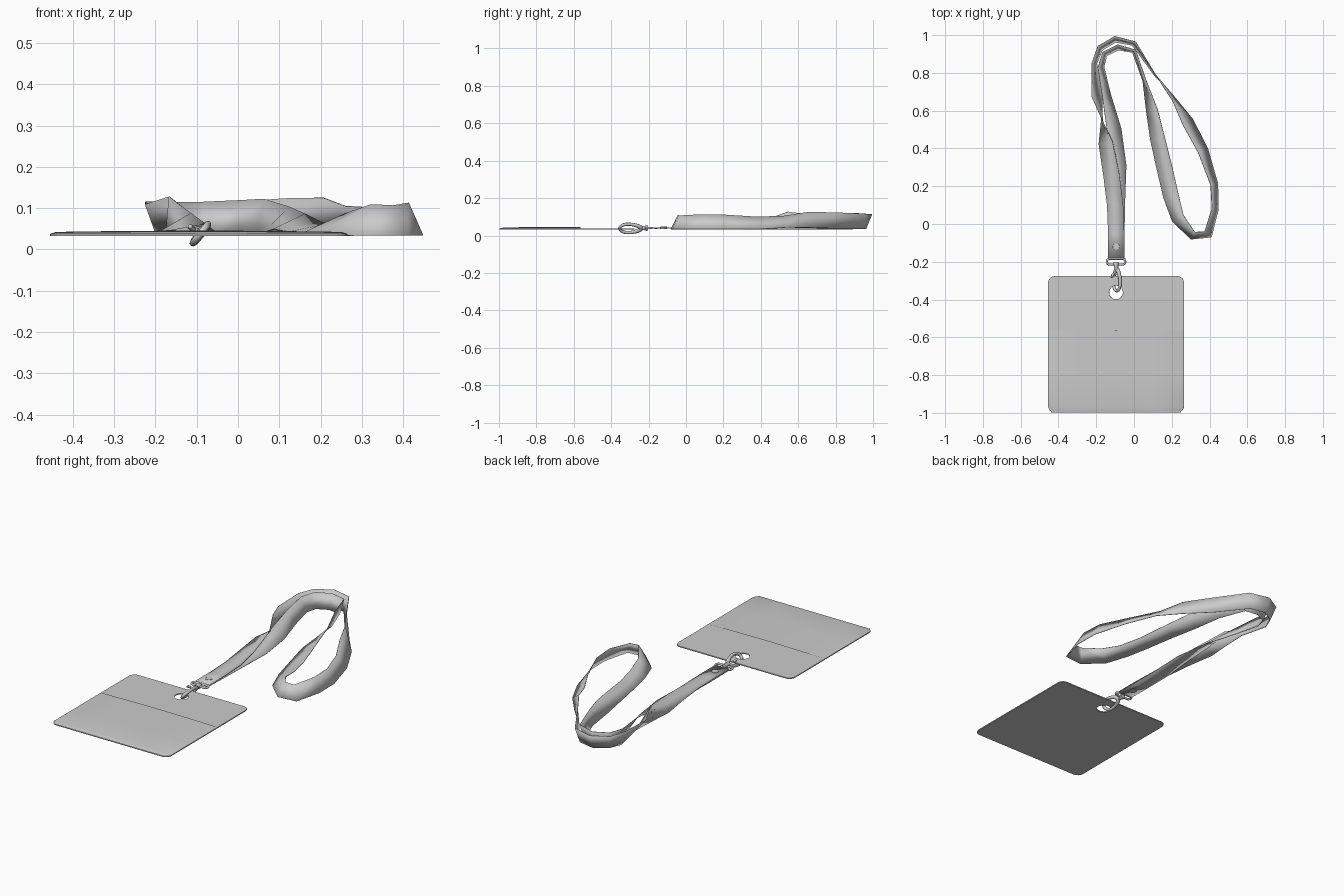
import bpy, bmesh
from math import sin, cos, pi, radians
from mathutils import Vector

if "Cube" in bpy.data.objects:
    bpy.data.objects.remove(bpy.data.objects["Cube"])


def mesh_object(name, verts, faces):
    me = bpy.data.meshes.new(name)
    me.from_pydata(verts, [], faces)
    ob = bpy.data.objects.new(name, me)
    bpy.context.collection.objects.link(ob)
    return ob


def smooth(ob, angle=40):
    bpy.ops.object.select_all(action='DESELECT')
    ob.select_set(True)
    bpy.context.view_layer.objects.active = ob
    bpy.ops.object.shade_smooth_by_angle(angle=radians(angle))


def rounded_rect(cx, cy, w, h, r, n=6):
    pts = []
    for k, (sx, sy) in enumerate([(1, 1), (-1, 1), (-1, -1), (1, -1)]):
        for i in range(n + 1):
            a = (k + i / n) * pi / 2
            pts.append((cx + sx * (w / 2 - r) + r * cos(a), cy + sy * (h / 2 - r) + r * sin(a)))
    return pts


def circle(cx, cy, r, n=32):
    return [(cx + r * cos(2 * pi * i / n), cy + r * sin(2 * pi * i / n)) for i in range(n)]


def to_mesh(name, cu):
    ob = bpy.data.objects.new(name, cu)
    bpy.context.collection.objects.link(ob)
    bpy.ops.object.select_all(action='DESELECT')
    ob.select_set(True)
    bpy.context.view_layer.objects.active = ob
    bpy.ops.object.convert(target='MESH')
    return bpy.context.view_layer.objects.active


def curve(name, loops, closed=True, dims='3D'):
    cu = bpy.data.curves.new(name, 'CURVE')
    cu.dimensions = dims
    for pts in loops:
        sp = cu.splines.new('POLY')
        sp.points.add(len(pts) - 1)
        for p, co in zip(sp.points, pts):
            p.co = (co[0], co[1], co[2] if len(co) > 2 else 0, 1)
        sp.use_cyclic_u = closed
    return cu


def plate(name, loops, z0, z1, bevel=0.0):
    cu = curve(name, loops, dims='2D')
    cu.fill_mode = 'BOTH'
    cu.extrude = (z1 - z0) / 2 - bevel
    cu.bevel_depth = bevel
    cu.offset = -bevel
    ob = to_mesh(name, cu)
    ob.location.z = (z0 + z1) / 2
    smooth(ob)
    return ob


def tube(name, pts, radii, closed=False):
    cu = curve(name, [pts], closed)
    cu.bevel_depth = 1.0
    cu.bevel_resolution = 3
    cu.use_fill_caps = True
    for i, p in enumerate(cu.splines[0].points):
        p.radius = radii[i] if isinstance(radii, list) else radii
    ob = to_mesh(name, cu)
    smooth(ob, 60)
    return ob


CX = -0.095

# badge holder: back sheet with the punched hole, and the raised front pocket
plate("badge_back_sheet", [rounded_rect(CX, -0.637, 0.72, 0.722, 0.035),
                           circle(CX, -0.362, 0.036)], 0.032, 0.038, 0.001)
xs = [-0.455, -0.44, -0.3, CX, 0.11, 0.25, 0.265]
rows = [(-0.565, 1.0), (-0.8, 0.85), (-0.97, 0.7), (-0.985, 0.3), (-0.997, 0.0)]
verts, faces = [], []
for y, k in rows:
    for i, x in enumerate(xs):
        rise = [0, 0.55, 0.8, 1, 0.8, 0.55, 0][i]
        inset = 0.022 if (y < -0.98 and i in (0, 6)) else 0.0
        verts.append((x + (inset if i == 0 else -inset), y, 0.038 + 0.008 * rise * k))
n = len(xs)
for r in range(len(rows) - 1):
    for i in range(n - 1):
        a = r * n + i
        faces.append((a, a + n, a + n + 1, a + 1))
smooth(mesh_object("badge_pocket", verts, faces))

# lanyard ribbon: x, y, tilt in degrees, lift above the table
stations = [
    (-0.094, -0.185, 0, 0.004), (-0.093, -0.05, 0, 0.001), (-0.09, 0.12, 0, 0),
    (-0.083, 0.31, 8, 0), (-0.105, 0.50, 28, 0), (-0.145, 0.68, 58, 0),
    (-0.175, 0.83, 68, 0), (-0.155, 0.90, 70, 0), (-0.085, 0.935, 70, 0),
    (0.0, 0.915, 75, 0.002), (0.055, 0.76, 78, 0.004), (0.095, 0.60, 45, 0.008),
    (0.125, 0.45, 25, 0.015), (0.165, 0.28, 15, 0.008), (0.195, 0.15, 18, 0.004),
    (0.232, 0.03, 38, 0), (0.312, -0.062, 60, 0), (0.392, -0.055, 57, 0),
    (0.43, 0.08, 66, 0), (0.425, 0.21, 63, 0), (0.365, 0.39, 50, 0),
    (0.285, 0.54, 45, 0.01), (0.215, 0.655, 75, 0.008), (0.11, 0.79, 95, 0.004),
    (0.0, 0.955, 108, 0), (-0.10, 0.978, 112, 0), (-0.18, 0.93, 112, 0),
    (-0.21, 0.85, 108, 0), (-0.197, 0.68, 130, 0.01), (-0.17, 0.545, 85, 0.008),
    (-0.15, 0.43, 30, 0.01), (-0.12, 0.26, 10, 0.012), (-0.10, 0.10, 0, 0.01),
    (-0.094, -0.05, 0, 0.009), (-0.094, -0.185, 0, 0.009)]
W = 0.086
verts, faces = [], []
for i, (x, y, t, lift) in enumerate(stations):
    a, b = stations[max(i - 1, 0)], stations[min(i + 1, len(stations) - 1)]
    d = Vector((b[0] - a[0], b[1] - a[1], 0)).normalized()
    t = radians(t)
    across = Vector((-d.y * cos(t), d.x * cos(t), sin(t))) * W / 2
    c = Vector((x, y, 0.034 + lift + abs(across.z)))
    verts += [c - across, c + across]
    if i:
        k = 2 * i
        faces.append((k - 2, k, k + 1, k - 1))
ribbon = mesh_object("lanyard_ribbon", verts, faces)
sol = ribbon.modifiers.new("thickness", 'SOLIDIFY')
sol.thickness = 0.003
sol.offset = 0
smooth(ribbon, 50)

# rivet joining the two ribbon ends
plate("ribbon_rivet", [circle(CX, -0.12, 0.018, 20)], 0.034, 0.047, 0.001)

# clip: ribbon buckle, swivel neck and slanted snap hook
tube("clip_buckle", [(x, y, 0.04) for x, y in rounded_rect(CX, -0.199, 0.096, 0.03, 0.012, 4)],
     0.006, True)
tube("swivel_neck", [(CX, -0.202, 0.04), (CX, -0.212, 0.04), (CX, -0.222, 0.04), (CX, -0.24, 0.04)],
     [0.013, 0.016, 0.012, 0.012])
slant = Vector((0.62, 0, 0.78))
pts, radii = [], []
N = 22
for i in range(N):
    a = 2 * pi * i / N
    s = cos(a)
    width = 0.028 * (1 - 0.25 * s)
    pts.append(Vector((CX + 0.004, -0.297 + 0.057 * s, 0.038)) + slant * width * sin(a))
    radii.append(0.0085 + 0.003 * max(0, s))
tube("snap_hook", pts, radii, True)
# thumb lever of the hook
tube("hook_lever", [(CX - 0.012, -0.262, 0.048), (CX - 0.02, -0.272, 0.054), (CX - 0.021, -0.282, 0.056)],
     [0.006, 0.007, 0.005])
